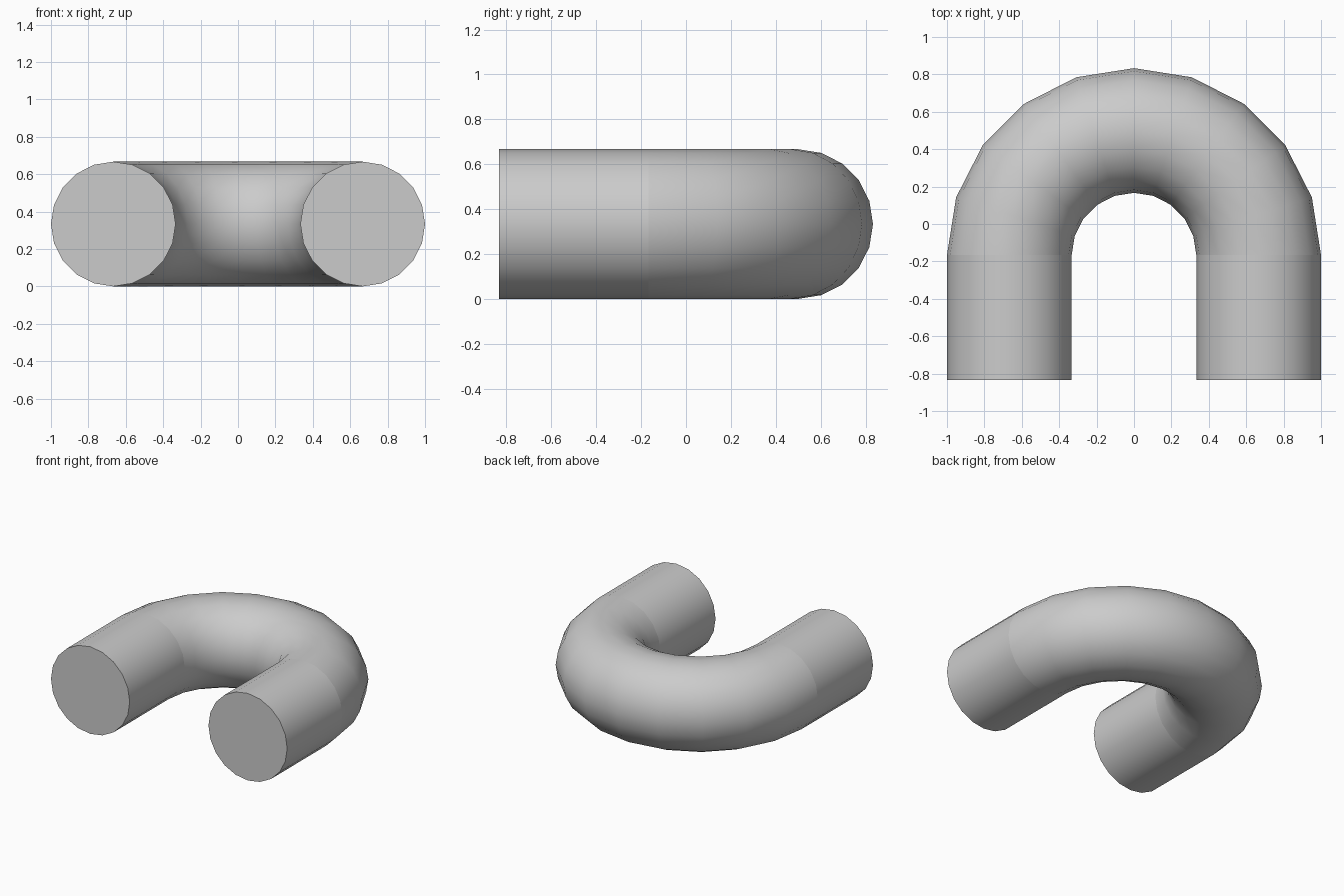
import bpy, bmesh
from math import sin, cos, pi
from mathutils import Vector

if "Cube" in bpy.data.objects:
    bpy.data.objects.remove(bpy.data.objects["Cube"])

TUBE = 1 / 3       # tube radius
BEND = 2 / 3       # bend radius to the tube centre
BEND_Y = -1 / 6    # centre of the bend
END_Y = -5 / 6     # open ends of the legs
SIDES, STEPS = 20, 10

bm = bmesh.new()


def ring(centre, outward):
    return [bm.verts.new(centre + outward * (TUBE * cos(2 * pi * i / SIDES))
                         + Vector((0, 0, TUBE * sin(2 * pi * i / SIDES))))
            for i in range(SIDES)]


# Rings: right leg end, half-turn bend, left leg end
rings = [ring(Vector((BEND, END_Y, TUBE)), Vector((1, 0, 0)))]
for s in range(STEPS + 1):
    d = Vector((cos(pi * s / STEPS), sin(pi * s / STEPS), 0))
    rings.append(ring(d * BEND + Vector((0, BEND_Y, TUBE)), d))
rings.append(ring(Vector((-BEND, END_Y, TUBE)), Vector((-1, 0, 0))))

# Smooth tube skin
for a, b in zip(rings, rings[1:]):
    for i in range(SIDES):
        j = (i + 1) % SIDES
        bm.faces.new((a[i], a[j], b[j], b[i])).smooth = True

# Flat end caps
bm.faces.new(rings[0])
bm.faces.new(rings[-1])
bmesh.ops.recalc_face_normals(bm, faces=bm.faces[:])

# Sharp edges at the caps and where the legs meet the bend
for r in (rings[0], rings[1], rings[-2], rings[-1]):
    for i in range(SIDES):
        bm.edges.get((r[i], r[(i + 1) % SIDES])).smooth = False

mesh = bpy.data.meshes.new("u_bend_pipe")
bm.to_mesh(mesh)
bm.free()
bpy.context.collection.objects.link(bpy.data.objects.new("u_bend_pipe", mesh))
